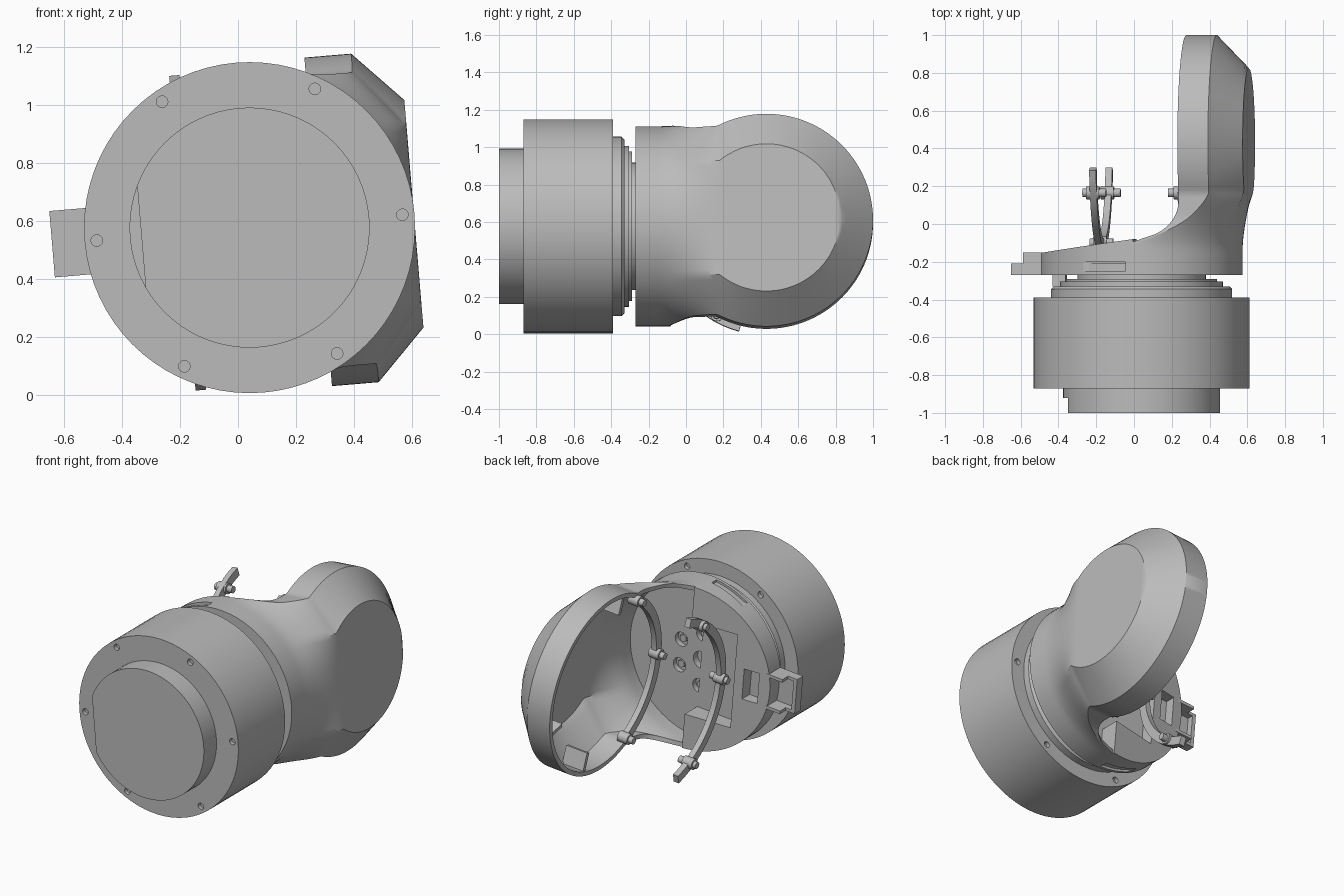
import bpy, bmesh, math
from mathutils import Matrix, Vector

cube = bpy.data.objects.get("Cube")
if cube:
    bpy.data.objects.remove(cube, do_unlink=True)

grey = bpy.data.materials.new("machined_grey")
grey.use_nodes = True
grey.diffuse_color = (0.5, 0.5, 0.5, 1)
grey.node_tree.nodes["Principled BSDF"].inputs["Base Color"].default_value = (0.5, 0.5, 0.5, 1)

# The whole joint is rolled slightly about its main axis
FRAME = Matrix.Translation((0.04, 0, 0.577)) @ Matrix.Rotation(math.radians(-4.8), 4, 'Y')
ARM_Y, ARM_R, CAP_R, CAP_X, EDGE_X, RIM_X = 0.43, 0.57, 0.395, 0.57, 0.4, 0.238
BASE_R = 0.535


def finish(name, bm, cutters=(), solid=0):
    bmesh.ops.remove_doubles(bm, verts=bm.verts, dist=0.0005)
    bmesh.ops.recalc_face_normals(bm, faces=bm.faces)
    mesh = bpy.data.meshes.new(name)
    bm.to_mesh(mesh)
    bm.free()
    obj = bpy.data.objects.new(name, mesh)
    bpy.context.collection.objects.link(obj)
    obj.matrix_world = FRAME
    mesh.materials.append(grey)
    bpy.ops.object.select_all(action='DESELECT')
    obj.select_set(True)
    bpy.context.view_layer.objects.active = obj
    if solid:
        mod = obj.modifiers.new("wall", 'SOLIDIFY')
        mod.thickness = solid
        mod.offset = -1
    for cutter in cutters:
        cutter.hide_render = True
        mod = obj.modifiers.new("cut", 'BOOLEAN')
        mod.operation = 'DIFFERENCE'
        mod.solver = 'EXACT'
        mod.object = cutter
    for mod in list(obj.modifiers):
        bpy.ops.object.modifier_apply(modifier=mod.name)
    for cutter in cutters:
        bpy.data.objects.remove(cutter, do_unlink=True)
    bpy.ops.object.shade_smooth_by_angle(angle=math.radians(30))
    return obj


def box(bm, lo, hi, turn=Matrix()):
    lo, hi = Vector(lo), Vector(hi)
    size = Matrix.Diagonal((*(hi - lo), 1))
    bmesh.ops.create_cube(bm, size=1, matrix=turn @ Matrix.Translation((lo + hi) / 2) @ size)


def rod(bm, start, end, r, sides=20):
    start, end = Vector(start), Vector(end)
    d = end - start
    place = Matrix.Translation((start + end) / 2) @ d.to_track_quat('Z', 'Y').to_matrix().to_4x4()
    bmesh.ops.create_cone(bm, cap_ends=True, segments=sides, radius1=r, radius2=r,
                          depth=d.length, matrix=place)


def lathe(bm, profile, sides=72):
    # Profile of (radius, y) spun around the main axis
    verts = [bm.verts.new((r, y, 0)) for r, y in profile]
    edges = [bm.edges.new(p) for p in zip(verts, verts[1:])]
    bmesh.ops.spin(bm, geom=verts + edges, cent=(0, 0, 0), axis=(0, 1, 0),
                   angle=math.tau, steps=sides, use_duplicate=False)


def extrude(bm, points, axis, a, b):
    # Prism from a flat outline, along x or y
    make = (lambda u, v, k: (k, u, v)) if axis == 'x' else (lambda u, v, k: (u, k, v))
    low = [bm.verts.new(make(u, v, a)) for u, v in points]
    high = [bm.verts.new(make(u, v, b)) for u, v in points]
    bm.faces.new(low)
    bm.faces.new(high)
    n = len(points)
    for i in range(n):
        j = (i + 1) % n
        bm.faces.new((low[i], low[j], high[j], high[i]))
    return high


def ring(n, r, start=0):
    return [(r * math.cos(start + math.tau * i / n), r * math.sin(start + math.tau * i / n))
            for i in range(n)]


def smooth(a, b, v):
    t = min(1, max(0, (v - a) / (b - a)))
    return t * t * (3 - 2 * t)


# Motor housing with bolt holes on both faces
cut = bmesh.new()
for x, z in ring(6, 0.53):
    for y in (-0.87, -0.39):
        rod(cut, (x, y - 0.025, z), (x, y + 0.025, z), 0.02)
holes = finish("bolt_hole_cutter", cut)
bm = bmesh.new()
lathe(bm, [(0, -0.87), (0.572, -0.87), (0.572, -0.39), (0, -0.39)])
finish("motor_housing", bm, [holes])

# Front boss with a flat on one side
cut = bmesh.new()
box(cut, (-0.6, -1.1, -0.5), (-0.375, -0.92, 0.5))
flat = finish("flat_cutter", cut)
bm = bmesh.new()
lathe(bm, [(0, -1), (0.415, -1), (0.415, -0.86), (0, -0.86)])
finish("front_boss", bm, [flat])

# Stepped output flange
bm = bmesh.new()
lathe(bm, [(0, -0.395), (0.48, -0.395), (0.48, -0.345), (0.465, -0.33), (0.43, -0.33), (0.43, -0.305),
           (0.4, -0.305), (0.4, -0.29), (0.34, -0.29), (0.34, -0.26), (0, -0.26)])
finish("output_flange", bm)
bm = bmesh.new()
box(bm, (-0.47, -0.33, -0.05), (-0.4, -0.26, 0.05))
finish("stop_tab", bm)

# Base floor with central bore and bolt ring
cut = bmesh.new()
for x, z in ring(6, 0.17, math.pi / 6):
    rod(cut, (x, -0.245, z), (x, -0.15, z), 0.045, 24)
rod(cut, (0, -0.255, 0), (0, -0.15, 0), 0.055, 24)
bores = finish("bore_cutter", cut)
bm = bmesh.new()
lathe(bm, [(0, -0.268), (0.52, -0.268), (0.52, -0.21), (0, -0.21)])
finish("base_floor", bm, [bores])
bm = bmesh.new()
for x, z in ring(6, 0.17, math.pi / 6):
    rod(bm, (x, -0.25, z), (x, -0.225, z), 0.025, 6)
finish("floor_bolts", bm)

# Sloped half of the base with its pocket, window and side slots
cut = bmesh.new()
box(cut, (-0.3, -0.21, -0.31), (0.1, 0.1, 0.31))
box(cut, (-0.46, -0.25, -0.1), (-0.36, 0.1, 0.1))
for z in (0.53, -0.53):
    box(cut, (-0.27, -0.25, z - 0.07), (-0.04, -0.2, z + 0.07))
pocket = finish("pocket_cutter", cut)
bm = bmesh.new()
half = [(BASE_R * math.cos(a), BASE_R * math.sin(a))
        for a in (math.pi / 2 + math.pi * i / 36 for i in range(37))]
for v in extrude(bm, half, 'y', -0.27, -0.08):
    v.co.y += 0.14 * v.co.x
finish("base_half", bm, [pocket])

# Side bracket
bm = bmesh.new()
box(bm, (-0.685, -0.27, -0.115), (-0.66, -0.21, 0.115))
box(bm, (-0.685, -0.27, -0.115), (-0.5, -0.25, 0.115))
for s in (-1, 1):
    box(bm, (-0.685, -0.27, s * 0.105 - 0.01), (-0.5, -0.21, s * 0.105 + 0.01))
    box(bm, (-0.62, -0.23, s * 0.105 - 0.01), (-0.5, -0.15, s * 0.105 + 0.01))
finish("side_bracket", bm)


# Elbow shell: a round base flowing into a chamfered round bowl, open on one side
def outer_x(y, z):
    yc = max(y - ARM_Y, -0.25)
    slope = (CAP_X - EDGE_X) / (ARM_R - CAP_R)
    bowl = CAP_X - slope * max(0, min(ARM_R, math.hypot(yc, z)) - CAP_R)
    base = math.sqrt(max(0, BASE_R ** 2 - z * z))
    w = smooth(-0.14, 0.2, y)
    return base * (1 - w) + bowl * w


def section(y):
    d = y - ARM_Y
    h = math.sqrt(max(0, ARM_R ** 2 - d * d))
    if y < 0.2:
        h = max(h, BASE_R - 0.03 * smooth(-0.1, 0.05, y))
    cap = math.sqrt(max(0, CAP_R ** 2 - max(d, -0.25) ** 2))
    k = min(1, max(0, (0.12 - y) / 0.2))
    opening = RIM_X * math.sqrt(1 - k * k)
    n = 12
    side = [cap + (h - cap) * math.sin(math.pi / 2 * i / n) for i in range(n, 0, -1)]
    mid = [cap * (1 - i / n) for i in range(2 * n + 1)]
    zs = side + mid + [-z for z in reversed(side)]
    pts = [(max(opening, outer_x(y, z)), y, z) for z in zs]
    return [(opening, y, h)] + pts + [(opening, y, -h)]


levels = [-0.27 + 0.47 * i / 24 for i in range(24)]
start = math.asin((0.2 - ARM_Y) / ARM_R)
levels += [ARM_Y + ARM_R * math.sin(start + (math.pi / 2 - start) * i / 36) for i in range(37)]
bm = bmesh.new()
rows = [[bm.verts.new(p) for p in section(y)] for y in levels]
for a, b in zip(rows, rows[1:]):
    for i in range(len(a) - 1):
        bm.faces.new((a[i], a[i + 1], b[i + 1], b[i]))
bmesh.ops.remove_doubles(bm, verts=bm.verts, dist=0.0005)
bmesh.ops.recalc_face_normals(bm, faces=bm.faces)
# Make sure the cap faces outwards before thickening
if sum(f.normal.x * f.calc_area() for f in bm.faces) < 0:
    bmesh.ops.reverse_faces(bm, faces=bm.faces)
mesh_normals_ok = bm
finish("elbow_shell", mesh_normals_ok, solid=0.028)

# Stiffening plates inside the bowl
bm = bmesh.new()
for deg in (105, -75, -15):
    turn = Matrix.Translation((0, ARM_Y, 0)) @ Matrix.Rotation(math.radians(deg), 4, 'X')
    box(bm, (0.25, 0.43, -0.012), (0.4, 0.55, 0.012), turn)
finish("bowl_ribs", bm)


# Curved clamp strips with their pins
def strip(name, x, reach, pin_lo, pin_hi):
    angles = [math.pi + math.radians(reach) * (i / 16 - 1) for i in range(33)]
    outline = [(ARM_Y + r * math.cos(a), r * math.sin(a))
               for r, seq in ((0.565, angles), (0.51, angles[::-1])) for a in seq]
    bm = bmesh.new()
    extrude(bm, outline, 'x', x - 0.018, x + 0.018)
    finish(name + "_strip", bm)
    bm = bmesh.new()
    for deg in (-60, 0, 60):
        a = math.pi + math.radians(deg)
        y, z = ARM_Y + 0.53 * math.cos(a), 0.53 * math.sin(a)
        rod(bm, (pin_lo, y, z), (pin_hi, y, z), 0.022)
        rod(bm, (x - 0.04, y, z), (x + 0.03, y, z), 0.034)
    finish(name + "_pins", bm)


strip("outer_clamp", -0.215, 75, -0.275, -0.15)
strip("inner_clamp", 0.25, 62, 0.18, 0.28)
